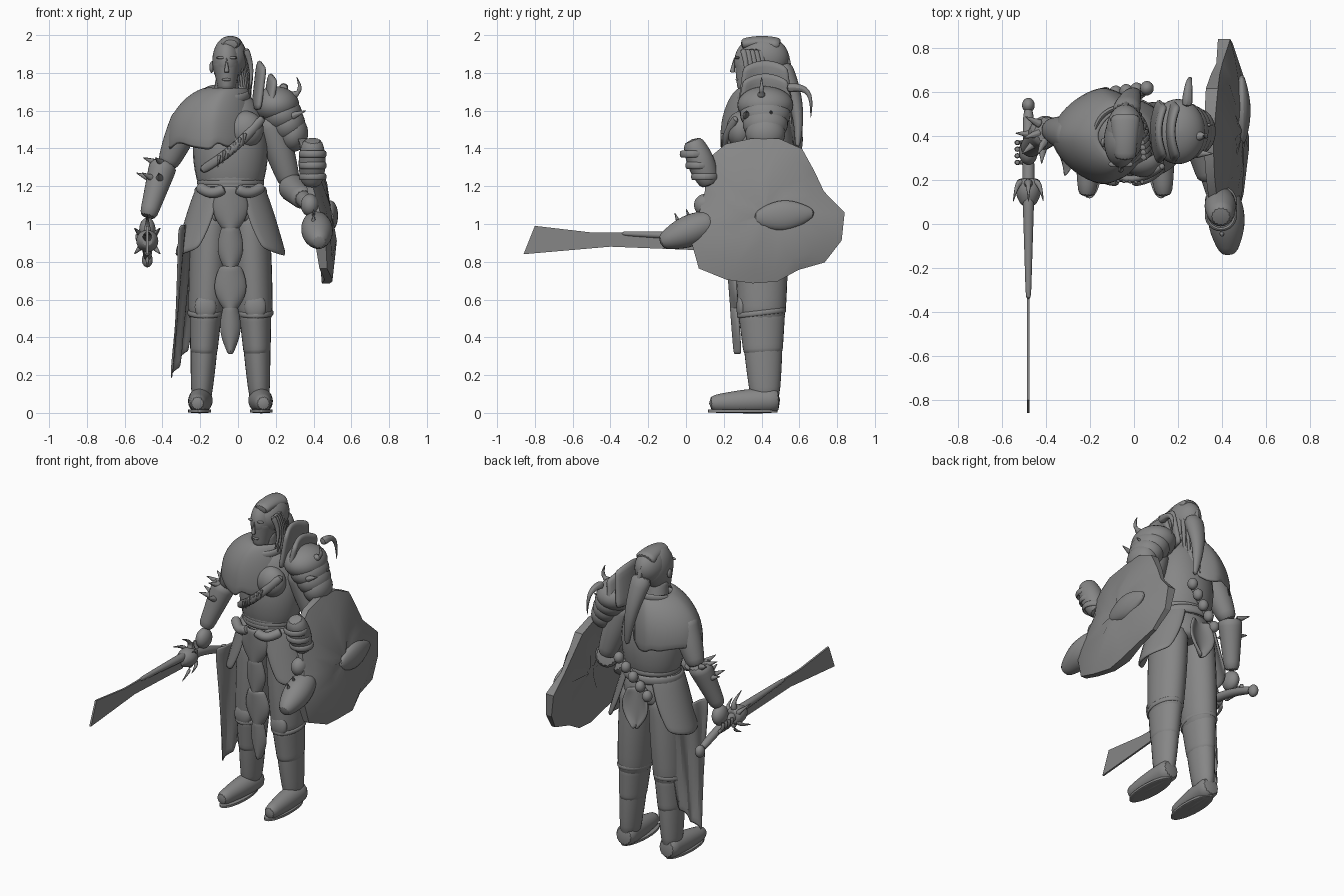
import bpy
import math
import random
from mathutils import Vector

random.seed(4)
cube = bpy.data.objects.get("Cube")
if cube:
    bpy.data.objects.remove(cube, do_unlink=True)

grey = bpy.data.materials.new("plain grey")
grey.use_nodes = True
grey.diffuse_color = (.24, .24, .24, 1)
shader = grey.node_tree.nodes["Principled BSDF"]
shader.inputs["Base Color"].default_value = grey.diffuse_color


# ---------- helpers ----------
def build(name, rings, capped=True, closed=True, rounding=1, thickness=0, angle=40):
    """Skin equal rings of points into one smooth shaded object."""
    count = len(rings[0])
    faces = []
    for r in range(len(rings) - 1):
        for i in range(count if closed else count - 1):
            j = (i + 1) % count
            low, high = r * count, r * count + count
            faces.append((low + i, low + j, high + j, high + i))
    if capped:
        last = (len(rings) - 1) * count
        faces.append(tuple(reversed(range(count))))
        faces.append(tuple(last + i for i in range(count)))
    mesh = bpy.data.meshes.new(name)
    mesh.from_pydata([tuple(point) for ring in rings for point in ring], [], faces)
    mesh.materials.append(grey)
    part = bpy.data.objects.new(name, mesh)
    bpy.context.collection.objects.link(part)
    if thickness:
        solid = part.modifiers.new("thickness", "SOLIDIFY")
        solid.thickness, solid.offset = thickness, 0
    if rounding:
        part.modifiers.new("rounding", "SUBSURF").levels = rounding
    bpy.ops.object.select_all(action="DESELECT")
    part.select_set(True)
    bpy.context.view_layer.objects.active = part
    bpy.ops.object.shade_smooth_by_angle(angle=math.radians(angle))


def circle(count):
    angles = [i * math.tau / count for i in range(count)]
    return [(math.cos(a), math.sin(a)) for a in angles]


def steps(count):
    return [k / count for k in range(count + 1)]


def mix(a, b, t):
    return a + (b - a) * t


def limb(name, start, end, thick, thin, swell=0, flat=1, bend=(0, 0, 0), sides=14):
    """Tapered, swelling or bent limb between two points; flat scales its width."""
    start, end, bend = Vector(start), Vector(end), Vector(bend)
    path = [start.lerp(end, t) + bend * math.sin(math.pi * t) for t in steps(6)]
    rings = []
    for i, (point, t) in enumerate(zip(path, steps(6))):
        way = (path[min(i + 1, 6)] - path[max(i - 1, 0)]).normalized()
        guide = Vector((0, 0, 1)) if abs(way.z) < .8 else Vector((0, 1, 0))
        side = way.cross(guide).normalized()
        up = side.cross(way)
        radius = mix(thick, thin, t) + swell * math.sin(math.pi * t)
        rings.append([point + (side * c * flat + up * s) * radius for c, s in circle(sides)])
    build(name, rings)


def spike(name, base, reach, radius=.025, bend=(0, 0, 0)):
    tip = Vector(base) + Vector(reach)
    limb(name, base, tip, radius, .002, bend=bend, sides=8)


def ball(name, centre, wide, deep, tall):
    rings = []
    for t in steps(9):
        turn = mix(.05, math.pi - .05, t)
        rings.append([Vector(centre) + Vector((wide * c * math.sin(turn), deep * s * math.sin(turn),
                                               -tall * math.cos(turn))) for c, s in circle(16)])
    build(name, rings)


def hoop(name, centre, wide, deep, thick=.02, tilt=0):
    """Closed band around a body part."""
    rings = [[Vector(centre) + Vector(((wide + thick * a / 2) * c, (deep + thick * a / 2) * s, tilt * s + thick * b))
              for a, b in circle(8)] for c, s in circle(24)]
    build(name, rings + rings[:1], capped=False)


def sheet(name, place, across=6, down=8, thickness=.02):
    """Curved plate; place gives the point for u from -1 to 1 and v from 0 to 1."""
    rings = [[place(mix(-1, 1, u), v) for u in steps(across)] for v in steps(down)]
    build(name, rings, capped=False, closed=False, thickness=thickness)


MID, BODY = -.04, .4

# ---------- torso ----------
limb("hips", (MID, BODY, 1), (MID, BODY, 1.2), .16, .14, swell=.02, flat=1.1)
limb("chest", (MID, BODY, 1.15), (MID, BODY, 1.7), .14, .1, swell=.06, flat=1.15)
limb("neck", (-.06, BODY, 1.6), (-.06, .37, 1.78), .08, .06)
for s in (-1, 1):
    ball("chest_muscle", (MID + s * .08, .29, 1.5), .1, .08, .1)
for k in range(3):
    hoop("waist_wrap", (MID, BODY, 1.19 + k * .03), .17, .15, tilt=.01 * (k - 1))

# ---------- shoulder mantle, open and ragged below ----------
mantle = []
for v in steps(6):
    ease = math.sin(v * math.pi / 2)
    wide, deep = mix(.1, .235, ease), mix(.11, .215, ease)
    mantle.append([Vector((mix(-.06, -.14, ease) + wide * c * abs(c) ** .3, BODY + deep * s * abs(s) ** .2,
                           1.72 - .28 * v ** 1.5)) for c, s in circle(32)])
for point in mantle[-1]:
    point.z -= random.uniform(0, .06)
build("shoulder_mantle", mantle, capped=False, thickness=.015)
hoop("rolled_collar", (-.06, BODY, 1.69), .12, .13, thick=.025, tilt=.03)
strap_low, strap_high = Vector((-.2, .29, 1.28)), Vector((.14, .27, 1.57))
limb("chest_strap", strap_low, strap_high, .025, .025, flat=.7, bend=(.01, -.08, -.02))
for t in steps(5):
    root = strap_low.lerp(strap_high, mix(.3, .7, t))
    spike("strap_tatter", root + Vector((0, -.085, 0)), (-.01, 0, -.07), radius=.012)

# ---------- head ----------
FACE = -.06
ball("skull", (FACE, .38, 1.86), .08, .13, .13)
limb("jaw", (FACE, .33, 1.695), (FACE, .36, 1.86), .06, .11, flat=.72)
spike("nose", (FACE, .245, 1.8), (0, .01, .08), radius=.016)
ball("mouth", (FACE, .274, 1.765), .025, .012, .009)
for s in (-1, 1):
    ball("brow", (FACE + s * .03, .272, 1.88), .027, .014, .008)
    ball("ear", (FACE + s * .08, .37, 1.83), .012, .022, .03)

# ---------- hair ----------
ball("hair_cap", (MID, .415, 1.88), .092, .135, .115)
limb("hair_quiff", (MID, .29, 1.95), (MID, .5, 1.94), .03, .045, flat=1.6, bend=(0, 0, .015))
limb("hair_braid", (MID, .5, 1.85), (.02, .59, 1.4), .06, .012, flat=1.2, bend=(0, .04, 0))
for t in steps(10):
    root = Vector((mix(.04, -.05, t * t), mix(.3, .52, t), 1.93))
    limb("hair_lock", root, root + Vector((.02, .06 * t, -.22 - .28 * t)), .02, .006, bend=(.02, .02, 0), sides=8)

# ---------- legs and boots ----------
for side, s in (("left", 1), ("right", -1)):
    hip = Vector((MID + s * .1, BODY, 1.1))
    knee = Vector((MID + s * .132, BODY, .5))
    ankle = Vector((MID + s * .155, .42, .05))
    limb(side + "_thigh", hip, knee.lerp(ankle, .1), .14, .125, swell=.01, flat=.74)
    limb(side + "_shin", knee.lerp(hip, .1), ankle, .11, .075, swell=.01, flat=.7)
    limb(side + "_boot_cuff", knee.lerp(hip, .08), knee.lerp(ankle, .45), .13, .105, flat=.69)
    hoop(side + "_knee_strap", knee + Vector((0, 0, .03)), .09, .125, thick=.015, tilt=.015)
    ball(side + "_knee_pad", knee + Vector((0, -.105, .06)), .06, .03, .07)
    toe = ankle + Vector((s * .02, -.3, 0))
    limb(side + "_foot", ankle + Vector((0, .08, .02)), toe, .07, .04, swell=.01, flat=.95)
    limb(side + "_sole", ankle.lerp(toe, .4) - Vector((0, 0, .05)), ankle.lerp(toe, .4) - Vector((0, 0, .03)),
         .19, .19, flat=.33)


# ---------- skirt, tabard and hanging cloth ----------
def hip_plate(u, v):
    turn = u * mix(1.15, .85, v * v) - .1
    return (MID + s * mix(.17, .29, v ** .8) * math.cos(turn),
            BODY + mix(.17, .21, v) * math.sin(turn), 1.2 - .37 * v + .04 * u * u * v)


def leaf(u, v):
    half = width / 2 * (.6 + .4 * math.sin(v * math.pi)) * (1 - .85 * v ** 4)
    return MID + half * u, front + .02 * v + .035 * u * u, top - height * v


def cloth(u, v):
    fold = .012 * math.sin(u * 7 + v * 3)
    return (mix(-.26, -.31, v) + u * .05 + fold, mix(.36, .4, v) + u * mix(.15, .06, v),
            1 - v * (.73 - .1 * u + random.uniform(0, .05)))


for side, s in (("left", 1), ("right", -1)):
    sheet(side + "_hip_plate", hip_plate)
    limb("belt_fold", (MID + s * .03, .2, 1.19), (MID + s * .17, .27, 1.2), .03, .03, bend=(0, -.02, -.03))
hoop("belt", (MID, BODY, 1.17), .18, .17, thick=.03, tilt=.015)
height = .26
for k in range(4):
    top, width, front = .57 + .21 * k, (.11, .18, .14, .2)[k], .24 - .015 * k
    sheet("tabard_scale", leaf)
top, width, front = 1.12, .2, .55
sheet("back_flap", leaf)
sheet("hanging_cloth", cloth, across=8, thickness=.012)

# ---------- belt trophies ----------
cord_top, cord_end = Vector((.08, .6, 1.34)), Vector((-.13, .57, 1.1))
limb("trophy_cord", cord_top, cord_end, .01, .01)
for t in steps(4):
    ball("trophy_ball", cord_top.lerp(cord_end, mix(.1, 1, t)) + Vector((0, .02, 0)), .032, .034, .037)

# ---------- right arm ----------
shoulder, elbow, wrist = Vector((-.26, BODY, 1.58)), Vector((-.38, .43, 1.3)), Vector((-.48, .34, 1.03))
limb("right_upper_arm", shoulder, elbow, .085, .052, swell=.01)
limb("right_forearm", elbow, wrist, .05, .035)
limb("right_bracer", elbow + Vector((-.01, 0, .03)), wrist, .08, .045)
for k in range(6):
    turn = math.pi * (.85 + k / 8)
    outward = Vector((math.cos(turn), math.sin(turn), .4))
    root = elbow.lerp(wrist, .3 * (k % 2)) + outward * .05
    spike("bracer_spike", root, outward * .08, radius=.025)
ball("right_fist", wrist - Vector((0, .01, .06)), .045, .065, .065)
for k in range(4):
    limb("right_finger", (-.53, .28 + k * .03, .95), (-.48, .28 + k * .03, .86), .013, .013, bend=(-.02, 0, 0), sides=8)

# ---------- sword ----------
SWORD = -.48
outline = [(-.86, .84), (-.8, .99), (-.5, .955), (.1, .95), (.1, .86), (-.4, .88)]
blade = [[(SWORD + side, y, z) for y, z in outline] for side in (-.006, .006)]
build("sword_blade", blade, rounding=0, angle=20)
limb("sword_spine", (SWORD, -.35, .95), (SWORD, .15, .93), .012, .028)
limb("sword_handle", (SWORD, .1, .92), (SWORD, .53, .82), .03, .024, bend=(0, 0, .02))
ball("sword_pommel", (SWORD, .54, .81), .03, .035, .04)
limb("sword_guard", (SWORD, .08, .91), (SWORD, .21, .91), .03, .05, swell=.02)
for c, s in circle(6):
    spike("guard_claw", (SWORD + .03 * s, .18, .91 + .04 * c), (.05 * s, -.08, .1 * c), bend=(0, .04, 0))

# ---------- left arm ----------
shoulder, elbow, wrist = Vector((.16, BODY, 1.58)), Vector((.28, .44, 1.2)), Vector((.38, .1, 1.1))
limb("left_upper_arm", shoulder, elbow, .085, .055, swell=.01)
limb("left_forearm", elbow, wrist, .055, .04)
limb("left_bracer", elbow, elbow.lerp(wrist, .7), .08, .06)
ball("left_fist", wrist, .05, .06, .06)

# ---------- pauldron ----------
for k in range(4):
    shrink = .015 * k
    ball("pauldron_layer", (.2 + k * .03, .42, 1.63 - k * .05), .13 - shrink, .155 - shrink, .1)


def neck_guard(u, v):
    bow = .03 * (u * u + v)
    return .085 + slat * .06 + bow, .42 + u * mix(.15, .12, v), 1.6 + v * (.27 - .07 * slat - .04 * u * u)


for slat in range(2):
    sheet("neck_guard", neck_guard, down=4, thickness=.035)
spike("side_horn", (.26, BODY, 1.67), (.05, 0, .11), radius=.03, bend=(.04, 0, -.02))
spike("rear_horn", (.24, .53, 1.72), (.02, .13, -.16), radius=.03, bend=(0, .05, .06))
for y in (.32, .45):
    spike("small_horn", (.28, y, 1.57), (.08, 0, .03))

# ---------- shield: ragged disc, domed outwards ----------
boss = Vector((.49, .42, 1.06))
reaches = (.42, .33, .34, .39, .4, .4, .42, .42, .34, .35, .42, .46, .41, .38, .37, .35, .41, .43)
rim = [Vector((0, c, s)) * reach for (c, s), reach in zip(circle(len(reaches)), reaches)]
rings = []
for scale, inset in ((.1, .09), (.6, .09), (1, .1), (1, .06), (.8, .03), (.4, 0), (.1, 0)):
    rings.append([boss + p * scale - Vector((inset + .17 * p.z * scale + random.uniform(-.01, .01), 0, 0)) for p in rim])
build("shield", rings, rounding=0, angle=30)
limb("shield_boss", (.49, .36, 1.03), (.49, .68, 1.06), .03, .02, swell=.06, flat=.5)

# ---------- armoured grips on the front rim ----------
limb("upper_shield_grip", (.39, .13, 1.2), (.395, .03, 1.45), .05, .05, swell=.025)
limb("lower_shield_grip", (.41, .16, 1.02), (.43, -.14, .9), .06, .035, swell=.04)
for k in range(3):
    hoop("grip_band", (.395, .1 - k * .03, 1.25 + k * .06), .065, .065)
    spike("grip_claw", (.4, .1 - k * .06, 1 - k * .02), (0, -.04, .1))
